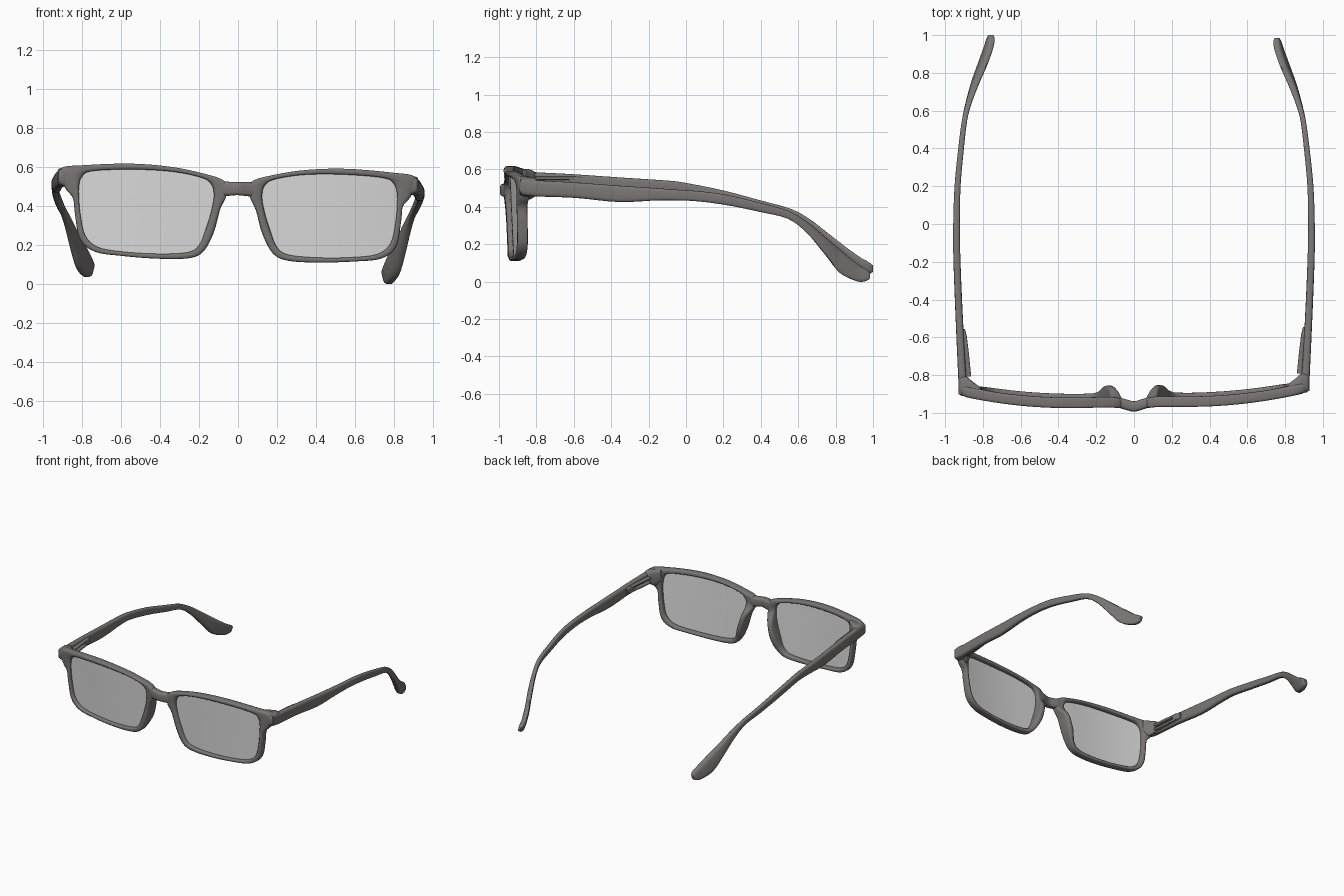
import bpy, bmesh

if "Cube" in bpy.data.objects:
    bpy.data.objects.remove(bpy.data.objects["Cube"])

def material(name, color):
    m = bpy.data.materials.new(name)
    m.diffuse_color = color
    m.use_nodes = True
    m.node_tree.nodes["Principled BSDF"].inputs["Base Color"].default_value = m.diffuse_color
    return m

FRAME = material("warm grey frame", (0.195, 0.18, 0.177, 1))
LENS = material("clear grey lens", (0.72, 0.72, 0.72, 0.3))

# rounded rectangle cross-section in unit square
SECTION = [(0, .22), (.07, .07), (.25, 0), (.75, 0), (.93, .07), (1, .22),
           (1, .78), (.93, .93), (.75, 1), (.25, 1), (.07, .93), (0, .78)]

def front_y(x, z):
    """Face curve of the front, with a backward lean at the bottom and a bump at the bridge."""
    x = abs(x)
    return (-0.972 + 0.18 * max(0, x - 0.3) ** 2 + 0.045 * (0.6 - z)
            - 0.026 * max(0, 1 - x / 0.13) ** 1.5)

def shear(y):
    """Sideways slant of the glasses, weaker midway along the temples."""
    return 0.006 + 0.018 * min(1, ((y - 0.45) / 0.5) ** 2)

def spline(rows, steps, closed=False):
    """Smooth interpolation through rows of numbers."""
    n, out = len(rows), []
    for i in range(n if closed else n - 1):
        if closed:
            q = [rows[(i + k) % n] for k in (-1, 0, 1, 2)]
        else:
            q = [rows[min(max(i + k, 0), n - 1)] for k in (-1, 0, 1, 2)]
        for s in range(steps):
            t = s / steps
            out.append([0.5 * (2 * b + (c - a) * t + (2 * a - 5 * b + 4 * c - d) * t * t
                        + (3 * b - a - 3 * c + d) * t ** 3) for a, b, c, d in zip(*q)])
    return out if closed else out + [list(rows[-1])]

def loft(name, rings, side=1, closed=False, mat=FRAME, tube=True):
    """Join rings of points into a skin; the glasses sit slightly askew."""
    bm = bmesh.new()
    vr = [[bm.verts.new((side * x, y - 0.011 * side * x * y, z - shear(y) * side * x))
           for x, y, z in r] for r in rings]
    m = len(vr[0])
    for i in range(len(vr) if closed else len(vr) - 1):
        a, b = vr[i], vr[(i + 1) % len(vr)]
        for j in range(m):
            k = (j + 1) % m
            bm.faces.new((a[j], a[k], b[k], b[j]))
    if not closed:
        bm.faces.new(vr[-1])
        if tube:
            bm.faces.new(vr[0])
    bmesh.ops.recalc_face_normals(bm, faces=bm.faces)
    bm.normal_update()
    if not tube and sum(f.normal.y for f in bm.faces) > 0:
        bmesh.ops.reverse_faces(bm, faces=bm.faces)
    me = bpy.data.meshes.new(name)
    bm.to_mesh(me)
    bm.free()
    me.materials.append(mat)
    ob = bpy.data.objects.new(name, me)
    bpy.context.collection.objects.link(ob)
    bpy.context.view_layer.objects.active = ob
    ob.select_set(True)
    bpy.ops.object.shade_smooth_by_angle(angle=1.0)
    ob.select_set(False)

def along_x(rows):
    """Sections (x, y front, y back, z top, z bottom)."""
    return [[(x, yf + (yb - yf) * u, zb + (zt - zb) * v) for u, v in SECTION]
            for x, yf, yb, zt, zb in rows]

def along_y(rows):
    """Sections (y, x outer, x inner, z top, z bottom, outward lean of the bottom)."""
    return [[(xi + (xo - xi) * u + lean * (.5 - v), y, zb + (zt - zb) * v) for u, v in SECTION]
            for y, xo, xi, zt, zb, lean in rows]

# rim: inner x, inner z, outer x, outer z, depth (deeper at the nose pads)
RIM = spline([
    (.55, .575, .55, .605, .055), (.35, .57, .35, .594, .055), (.20, .545, .19, .566, .055),
    (.142, .515, .07, .527, .055), (.124, .46, .06, .453, .055), (.135, .38, .092, .38, .10),
    (.165, .28, .125, .26, .10), (.20, .195, .18, .16, .065), (.26, .156, .26, .125, .055),
    (.42, .145, .42, .12, .055), (.60, .152, .60, .13, .055), (.72, .172, .735, .148, .055),
    (.785, .23, .812, .21, .055), (.81, .34, .838, .34, .055), (.817, .42, .848, .42, .055),
    (.817, .48, .89, .475, .06), (.803, .53, .912, .57, .06), (.75, .562, .78, .592, .055)],
    5, closed=True)
rim_rings = []
for ix, iz, ox, oz, depth in RIM:
    ring = []
    for u, v in SECTION:
        x, z = ix + (ox - ix) * u, iz + (oz - iz) * u
        ring.append((x, front_y(x, z) + depth * v, z))
    rim_rings.append(ring)

# lens: shrinking copies of the rim opening
cx, cz = 0.47, 0.365
lens_rings = []
for s in (1.01, .8, .6, .4, .2, .05):
    pts = [(cx + (r[0] - cx) * s, cz + (r[1] - cz) * s) for r in RIM]
    lens_rings.append([(x, front_y(x, z) + 0.024, z) for x, z in pts])

# end piece turning the corner to the temple
END = spline([(.815, -.905, -.855, .582, .50), (.85, -.90, -.83, .582, .46),
              (.885, -.903, -.80, .578, .475), (.915, -.90, -.80, .572, .487),
              (.924, -.89, -.81, .565, .495)], 4)

# temple arm with drooping paddle tip
TEMPLE = spline([
    (-.893, .928, .87, .570, .488, 0), (-.82, .930, .886, .564, .478, 0),
    (-.6, .94, .90, .552, .47, 0), (-.36, .95, .912, .535, .448, 0),
    (-.15, .957, .92, .521, .457, 0), (0, .957, .922, .508, .453, 0),
    (.2, .95, .918, .477, .422, 0), (.4, .93, .90, .427, .378, 0),
    (.55, .91, .882, .385, .342, 0), (.65, .887, .855, .33, .27, .005),
    (.75, .857, .817, .25, .155, .012), (.83, .826, .784, .185, .06, .02),
    (.92, .793, .752, .115, .02, .02), (.97, .778, .742, .085, .022, .015),
    (.992, .768, .748, .068, .035, .01)], 4)

for side, label in ((1, "right"), (-1, "left")):
    loft(label + "_rim", rim_rings, side, closed=True)
    loft(label + "_lens", lens_rings, side, mat=LENS, tube=False)
    loft(label + "_end_piece", along_x(END), side)
    loft(label + "_temple", along_y(TEMPLE), side)
    # hinge: two leaves with a slot between, joined at the back
    for part, zt, zb in (("upper", .540, .522), ("lower", .506, .488)):
        leaf = [(-.80, .90, .862, zt, zb, 0), (-.68, .915, .874, zt, zb, 0),
                (-.59, .92, .885, zt, zb, 0)]
        loft(label + "_hinge_" + part, along_y(leaf), side)
    loft(label + "_hinge_end", along_y([(-.62, .92, .882, .540, .488, 0),
                                        (-.59, .92, .885, .540, .488, 0),
                                        (-.55, .92, .895, .535, .49, 0)]), side)

# bridge over the nose
half = [(.105, -.968, -.922, .530, .455), (.075, -.974, -.920, .526, .452),
        (.045, -.983, -.927, .524, .452), (0, -.994, -.938, .523, .456)]
BRIDGE = spline(half + [(-r[0],) + r[1:] for r in half[-2::-1]], 4)
loft("bridge", along_x(BRIDGE))
